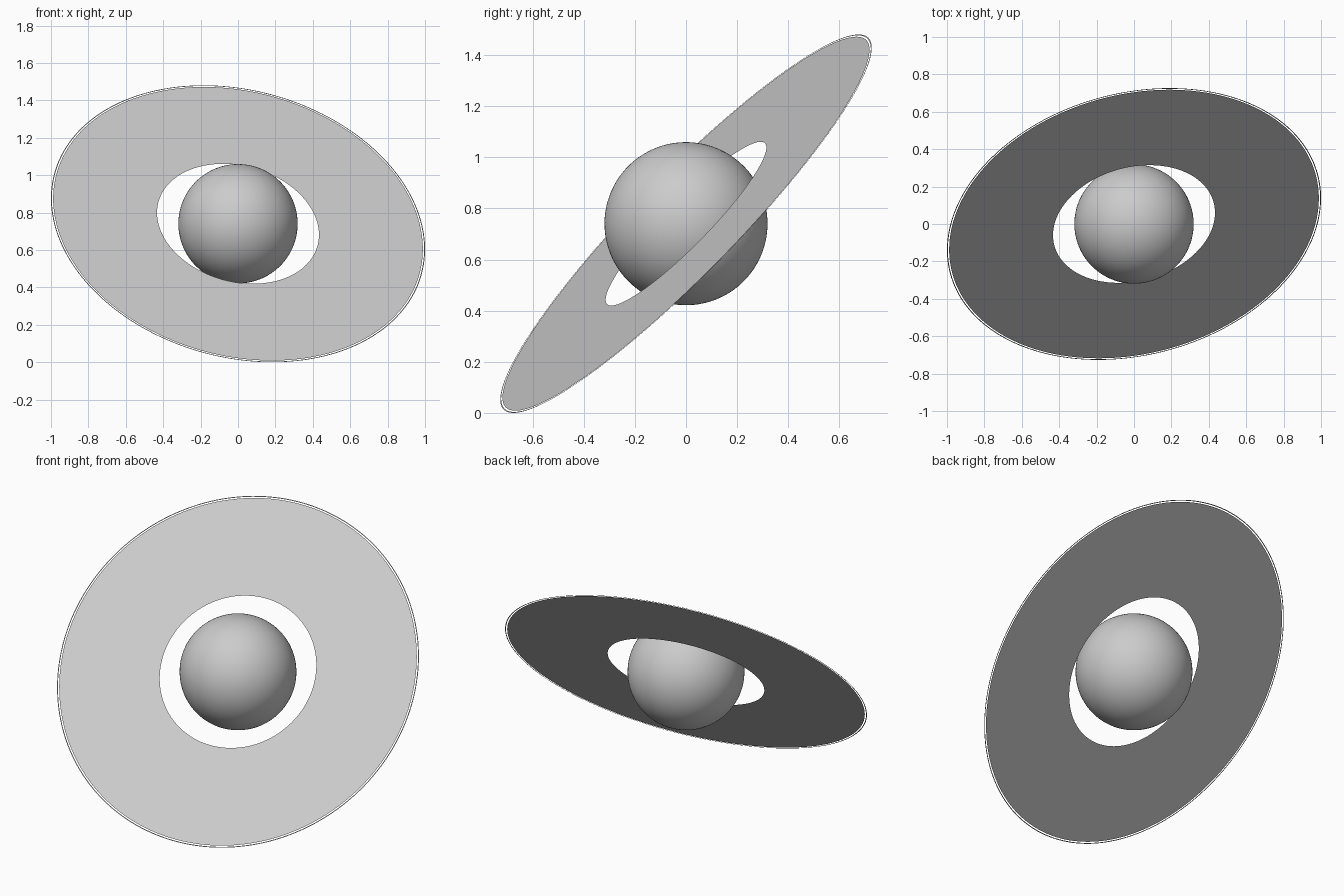
import bpy, bmesh
from math import cos, sin, tau, sqrt
from mathutils import Vector

if "Cube" in bpy.data.objects:
    bpy.data.objects.remove(bpy.data.objects["Cube"])

NORMAL = Vector((0.191, -0.701, 0.687)).normalized()   # tilt of the ring plane
R = 1 / sqrt(1 - NORMAL.x ** 2)                        # outer radius giving 2 units in x
CENTRE = Vector((0, 0, R * sqrt(1 - NORMAL.z ** 2)))


def flat_ring(name, inner, outer, sides=192):
    bm = bmesh.new()
    loops = [[bm.verts.new((r * cos(tau * i / sides), r * sin(tau * i / sides), 0))
              for i in range(sides)] for r in (inner, outer)]
    a, b = loops
    for i in range(sides):
        j = (i + 1) % sides
        bm.faces.new((a[i], b[i], b[j], a[j]))
    mesh = bpy.data.meshes.new(name)
    bm.to_mesh(mesh)
    bm.free()
    ob = bpy.data.objects.new(name, mesh)
    bpy.context.collection.objects.link(ob)
    ob.location = CENTRE
    ob.rotation_mode = 'QUATERNION'
    ob.rotation_quaternion = NORMAL.to_track_quat('Z', 'Y')
    return ob


# planet globe, its axis along the ring normal
bpy.ops.mesh.primitive_uv_sphere_add(segments=96, ring_count=48, radius=0.319, location=CENTRE)
planet = bpy.context.object
planet.name = "planet"
planet.rotation_mode = 'QUATERNION'
planet.rotation_quaternion = NORMAL.to_track_quat('Z', 'Y')
bpy.ops.object.shade_smooth()

# broad flat ring, then a narrow band outside a thin gap
flat_ring("main_ring", 0.441, R - 0.012)
flat_ring("outer_ring", R - 0.005, R)
